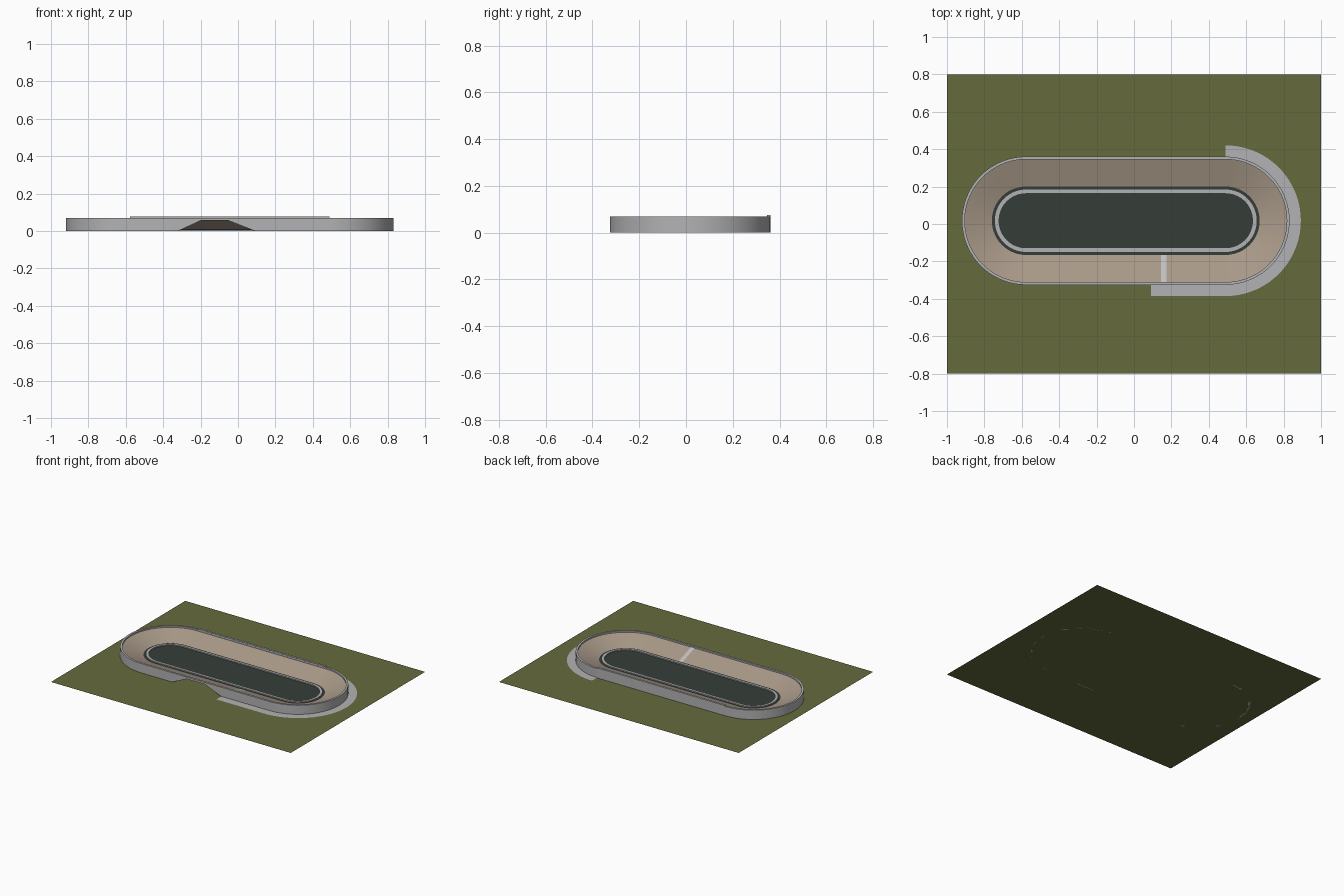
import bpy, bmesh, math

if "Cube" in bpy.data.objects:
    bpy.data.objects.remove(bpy.data.objects["Cube"])

XL, XR, YC = -0.577, 0.489, 0.0175   # centres of the two end curves
SEG = 36


def material(name, rgb):
    m = bpy.data.materials.new(name)
    m.diffuse_color = (*rgb, 1)
    m.use_nodes = True
    m.node_tree.nodes["Principled BSDF"].inputs["Base Color"].default_value = m.diffuse_color
    return m


GRASS = material("grass green", (0.13, 0.147, 0.046))
CONCRETE = material("concrete grey", (0.45, 0.45, 0.46))
TRACK = material("track tan", (0.40, 0.325, 0.25))
INFIELD = material("infield dark green", (0.036, 0.048, 0.04))
LINE = material("line light grey", (0.53, 0.53, 0.53))


def make(name, bm, mat, smooth=True):
    me = bpy.data.meshes.new(name)
    bm.normal_update()
    bm.to_mesh(me)
    bm.free()
    me.materials.append(mat)
    ob = bpy.data.objects.new(name, me)
    bpy.context.collection.objects.link(ob)
    if smooth:
        bpy.ops.object.select_all(action='DESELECT')
        bpy.context.view_layer.objects.active = ob
        ob.select_set(True)
        bpy.ops.object.shade_smooth_by_angle(angle=math.radians(30))
    return ob


def arc(cx, start):
    """Half turn as (anchor x, direction x, direction y)."""
    return [(cx, math.cos(a), math.sin(a))
            for a in (start + math.pi * i / SEG for i in range(SEG + 1))]


def stadium(front_xs=()):
    """Counter-clockwise oval path, with extra points on the front straight."""
    return ([(x, 0, -1) for x in front_xs]
            + arc(XR, -math.pi / 2) + arc(XL, math.pi / 2))


def sweep(name, path, profile, mat, closed_path=True, closed_profile=False):
    """Sweep (radius, height) points along an oval path."""
    bm = bmesh.new()
    rows = [[bm.verts.new((cx + r * dx, YC + r * dy, z)) for r, z in profile]
            for cx, dx, dy in path]
    n, k = len(rows), len(profile)
    for i in range(n if closed_path else n - 1):
        a, b = rows[i], rows[(i + 1) % n]
        for j in range(k if closed_profile else k - 1):
            q = (j + 1) % k
            bm.faces.new((a[q], b[q], b[j], a[j]))
    if closed_profile:
        bmesh.ops.recalc_face_normals(bm, faces=bm.faces)
    else:
        for f in bm.faces:
            f.normal_update()
        if sum(f.normal.z for f in bm.faces) < 0:
            bmesh.ops.reverse_faces(bm, faces=bm.faces)
    return make(name, bm, mat)


def disc(name, r, z, mat):
    bm = bmesh.new()
    bm.faces.new([bm.verts.new((cx + r * dx, YC + r * dy, z)) for cx, dx, dy in stadium()])
    return make(name, bm, mat, False)


def box(name, lo, hi, mat):
    bm = bmesh.new()
    bmesh.ops.create_cube(bm, size=1)
    for v in bm.verts:
        v.co = [lo[i] if v.co[i] < 0 else hi[i] for i in range(3)]
    return make(name, bm, mat, False)


# grass field
bm = bmesh.new()
bm.faces.new([bm.verts.new(p) for p in
              ((-1, -0.8, 0), (1, -0.8, 0), (1, 0.8, 0), (-1, 0.8, 0))])
make("grass_field", bm, GRASS, False)

# outer wall, with the front straight's lower edge lifted into an underpass
wall = sweep("outer_wall", stadium((-0.32, -0.2, -0.05, 0.09)),
             [(0.343, 0), (0.343, 0.07), (0.328, 0.07), (0.328, 0)],
             CONCRETE, closed_profile=True)
for v in wall.data.vertices:
    if v.co.y < -0.3 and v.co.z < 0.01 and -0.21 < v.co.x < -0.04:
        v.co.z = 0.055

# back straight is slightly taller
box("back_wall_panel", (XL, 0.346, 0), (XR, 0.3615, 0.076), CONCRETE)

# banked track surface
sweep("banked_track", stadium(), [(0.183, 0.008), (0.33, 0.06)], TRACK)

# infield, with a low kerb ring
disc("infield", 0.185, 0.007, INFIELD)
sweep("infield_kerb", stadium(),
      [(0.167, 0.005), (0.167, 0.015), (0.147, 0.015), (0.147, 0.005)],
      CONCRETE, closed_profile=True)

# finish line across the front straight
sweep("finish_line", [(0.145, 0, -1), (0.175, 0, -1)],
      [(0.183, 0.0095), (0.328, 0.061)], LINE, closed_path=False)

# paved path around the right-hand end
sweep("paved_path", [(0.09, 0, -1)] + arc(XR, -math.pi / 2) + [(0.5, 0, 1)],
      [(0.343, 0.0015), (0.403, 0.0015)], CONCRETE, closed_path=False)
